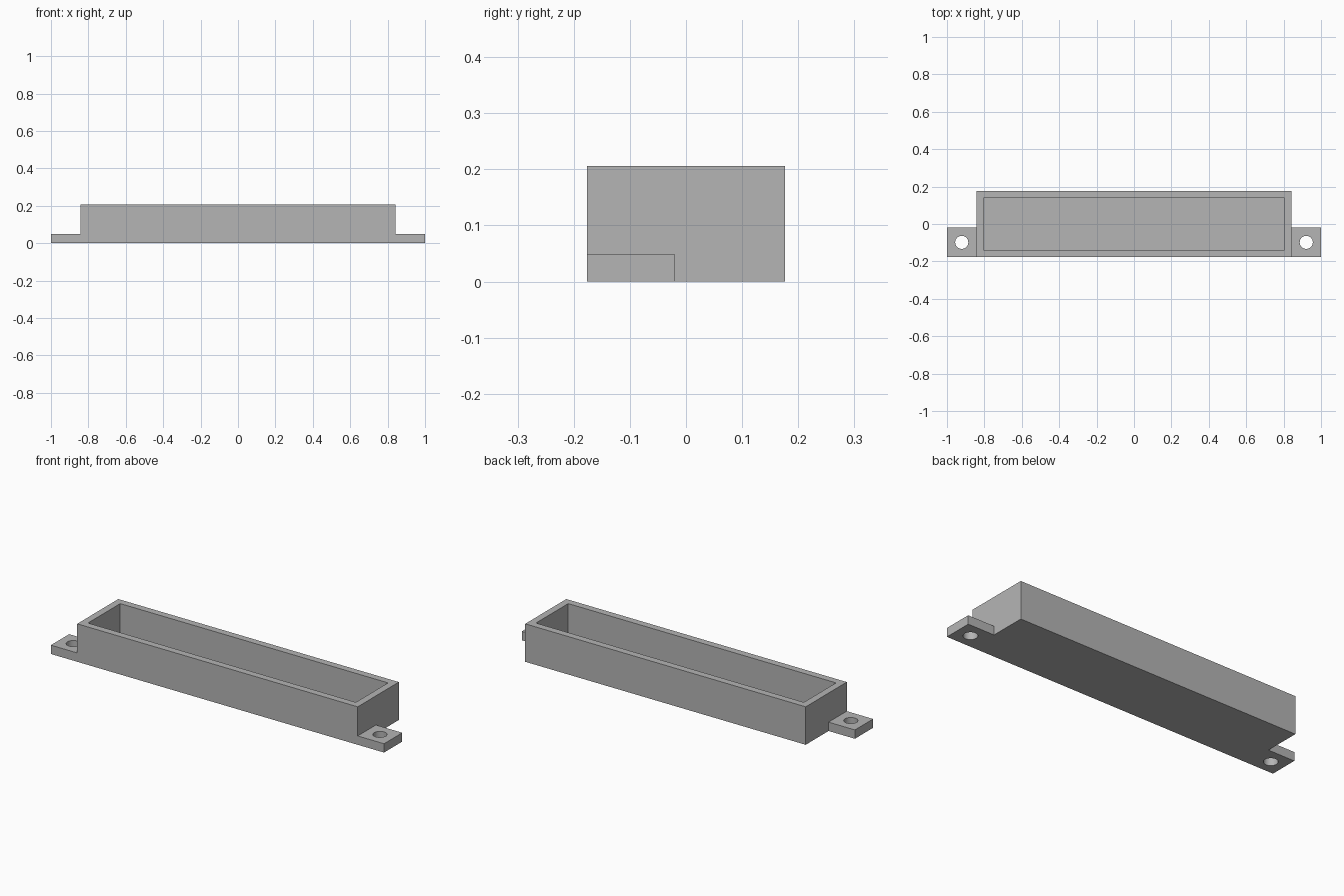
import bpy

cube = bpy.data.objects.get("Cube")
if cube:
    bpy.data.objects.remove(cube, do_unlink=True)

# Single grey material
grey = bpy.data.materials.new("plain_grey")
grey.use_nodes = True
colour = (0.46, 0.46, 0.46, 1)
grey.diffuse_color = colour
grey.node_tree.nodes["Principled BSDF"].inputs["Base Color"].default_value = colour


def box(name, low, high):
    """Axis-aligned box between two corners."""
    centre = [(a + b) / 2 for a, b in zip(low, high)]
    bpy.ops.mesh.primitive_cube_add(size=1, location=centre)
    ob = bpy.context.object
    ob.name = name
    ob.scale = [b - a for a, b in zip(low, high)]
    bpy.ops.object.transform_apply(location=True, rotation=False, scale=True)
    ob.data.materials.append(grey)
    return ob


def combine(target, tool, operation):
    """Apply a boolean and discard the tool."""
    mod = target.modifiers.new(operation.lower(), "BOOLEAN")
    mod.operation = operation
    mod.solver = "EXACT"
    mod.object = tool
    bpy.context.view_layer.objects.active = target
    bpy.ops.object.modifier_apply(modifier=mod.name)
    bpy.data.objects.remove(tool, do_unlink=True)


half_x, half_y, height = 0.842, 0.176, 0.206
wall, tab_top, tab_back = 0.038, 0.048, -0.02

# Open tray body
tray = box("tray", (-half_x, -half_y, 0), (half_x, half_y, height))

# Mounting tabs at both ends, flush with the front and underside
for side in (-1, 1):
    xs = sorted((side * (half_x - wall / 2), side))
    tab = box("mounting_tab", (xs[0], -half_y, 0), (xs[1], tab_back, tab_top))
    combine(tray, tab, "UNION")

# Cavity
cavity = box("cavity_cutter", (wall - half_x, wall - half_y, wall),
             (half_x - wall, half_y - wall, height + wall))
combine(tray, cavity, "DIFFERENCE")

# Round screw holes through the tabs
for side in (-1, 1):
    bpy.ops.mesh.primitive_cylinder_add(
        vertices=48, radius=0.035, depth=0.2,
        location=(side * 0.921, (tab_back - half_y) / 2, tab_top / 2))
    hole = bpy.context.object
    hole.data.materials.append(grey)
    combine(tray, hole, "DIFFERENCE")

# Smooth hole walls, crisp corners
bpy.ops.object.select_all(action="DESELECT")
tray.select_set(True)
bpy.context.view_layer.objects.active = tray
bpy.ops.object.shade_smooth_by_angle()
